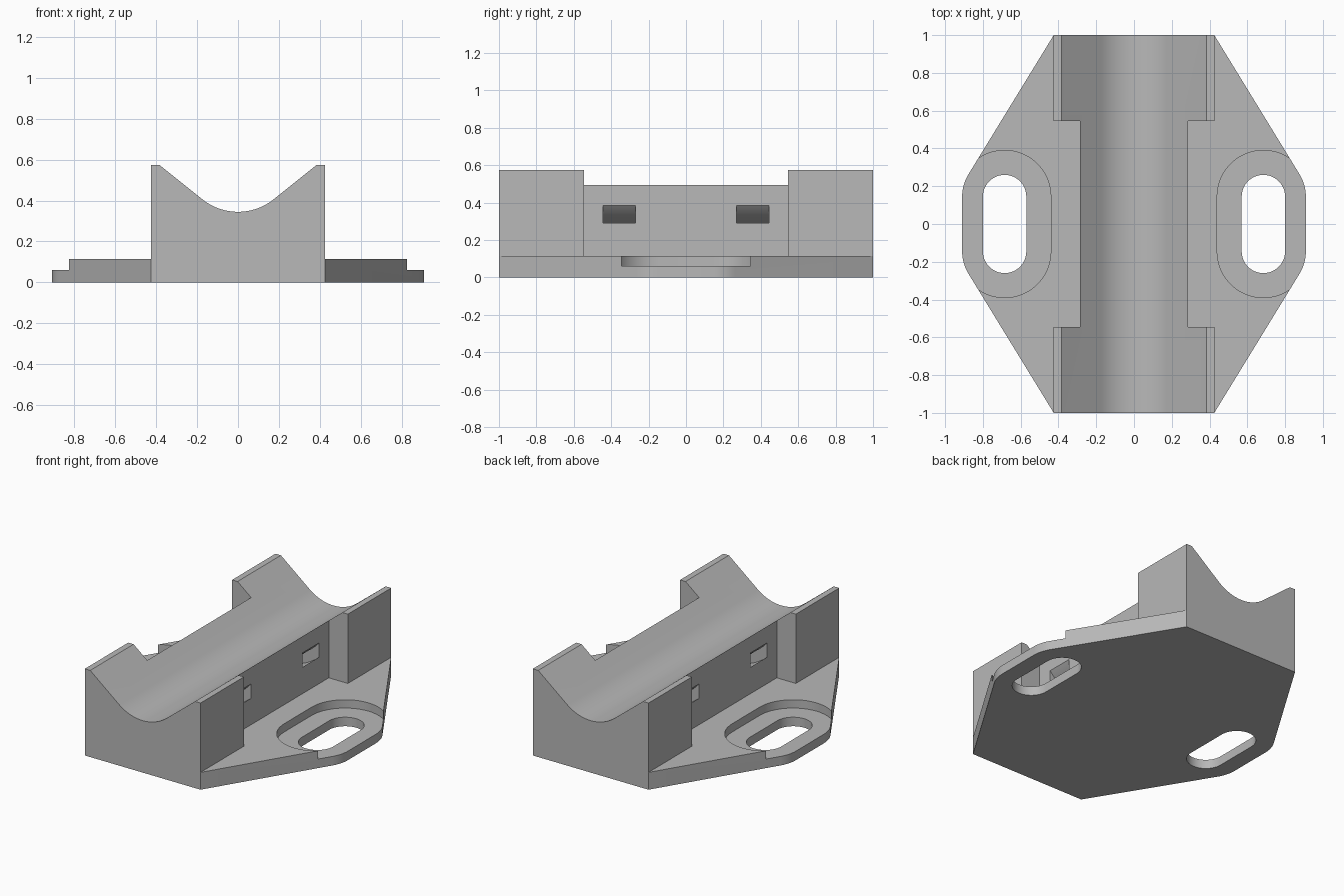
import bpy, bmesh, math

if "Cube" in bpy.data.objects:
    bpy.data.objects.remove(bpy.data.objects["Cube"])

SLOT_X, SLOT_Y = 0.685, 0.145      # centre of the slot end arcs
PLATE_TOP = 0.115

grey = bpy.data.materials.new("plain grey")
grey.diffuse_color = (0.48, 0.48, 0.48, 1)
grey.use_nodes = True
grey.node_tree.nodes["Principled BSDF"].inputs["Base Color"].default_value = grey.diffuse_color


def prism(name, pts, axis, lo, hi):
    """Extrude an outline: (x, y) along z, or (x, z) along y."""
    bm = bmesh.new()
    put = (lambda p, t: (p[0], p[1], t)) if axis == "z" else (lambda p, t: (p[0], t, p[1]))
    a = [bm.verts.new(put(p, lo)) for p in pts]
    b = [bm.verts.new(put(p, hi)) for p in pts]
    bm.faces.new(a)
    bm.faces.new(b[::-1])
    n = len(pts)
    for i in range(n):
        j = (i + 1) % n
        bm.faces.new((a[i], b[i], b[j], a[j]))
    bmesh.ops.recalc_face_normals(bm, faces=bm.faces)
    me = bpy.data.meshes.new(name)
    bm.to_mesh(me)
    bm.free()
    me.materials.append(grey)
    ob = bpy.data.objects.new(name, me)
    bpy.context.collection.objects.link(ob)
    return ob


def arc(cx, cy, r, a0, a1, n=16):
    return [(cx + r * math.cos(math.radians(a0 + (a1 - a0) * i / n)),
             cy + r * math.sin(math.radians(a0 + (a1 - a0) * i / n))) for i in range(n + 1)]


def box(x0, x1, y0, y1):
    return [(x0, y0), (x1, y0), (x1, y1), (x0, y1)]


def slot(cx, r):
    return arc(cx, SLOT_Y, r, 0, 180, 24) + arc(cx, -SLOT_Y, r, 180, 360, 24)


def combine(target, tool, operation):
    mod = target.modifiers.new(operation.lower(), "BOOLEAN")
    mod.operation, mod.solver, mod.object = operation, "EXACT", tool
    bpy.context.view_layer.objects.active = target
    bpy.ops.object.modifier_apply(modifier=mod.name)
    bpy.data.objects.remove(tool, do_unlink=True)


# Base plate: pointed outline with rounded side corners
right = [(0.425, -1)] + arc(SLOT_X, -SLOT_Y, 0.225, -31.8, 0, 8) \
    + arc(SLOT_X, SLOT_Y, 0.225, 0, 31.8, 8) + [(0.425, 1)]
bracket = prism("saddle_bracket", right + [(-x, -y) for x, y in right], "z", 0, PLATE_TOP)

# Saddle block: V trough with a round bottom
R, CZ = 0.278, 0.623
trough = arc(0, CZ, R, 270 + 38.66, 270 - 38.66, 32)
profile = [(-0.425, 0), (0.425, 0), (0.425, 0.575), (0.385, 0.575)] + trough \
    + [(-0.385, 0.575), (-0.425, 0.575)]
combine(bracket, prism("saddle_block", profile, "y", -1, 1), "UNION")

for s in (-1, 1):
    # Side recess that narrows the middle of the saddle
    x0, x1 = sorted((s * 0.285, s * 0.6))
    combine(bracket, prism("side_recess", box(x0, x1, -0.545, 0.545), "z", PLATE_TOP, 0.8),
            "DIFFERENCE")
    # Screw slot and its counterbore
    combine(bracket, prism("counterbore", slot(s * SLOT_X, 0.245), "z", 0.06, 0.2), "DIFFERENCE")
    combine(bracket, prism("screw_slot", slot(s * SLOT_X, 0.115), "z", -0.1, 0.2), "DIFFERENCE")
    # Curved strap tunnel under the trough
    tunnel = arc(0, CZ, 0.438, 215, 325, 32) + arc(0, CZ, 0.371, 325, 215, 32)
    y0, y1 = sorted((s * 0.27, s * 0.445))
    combine(bracket, prism("strap_tunnel", tunnel, "y", y0, y1), "DIFFERENCE")

bpy.context.view_layer.objects.active = bracket
bracket.select_set(True)
bpy.ops.object.shade_smooth_by_angle(angle=math.radians(25))
